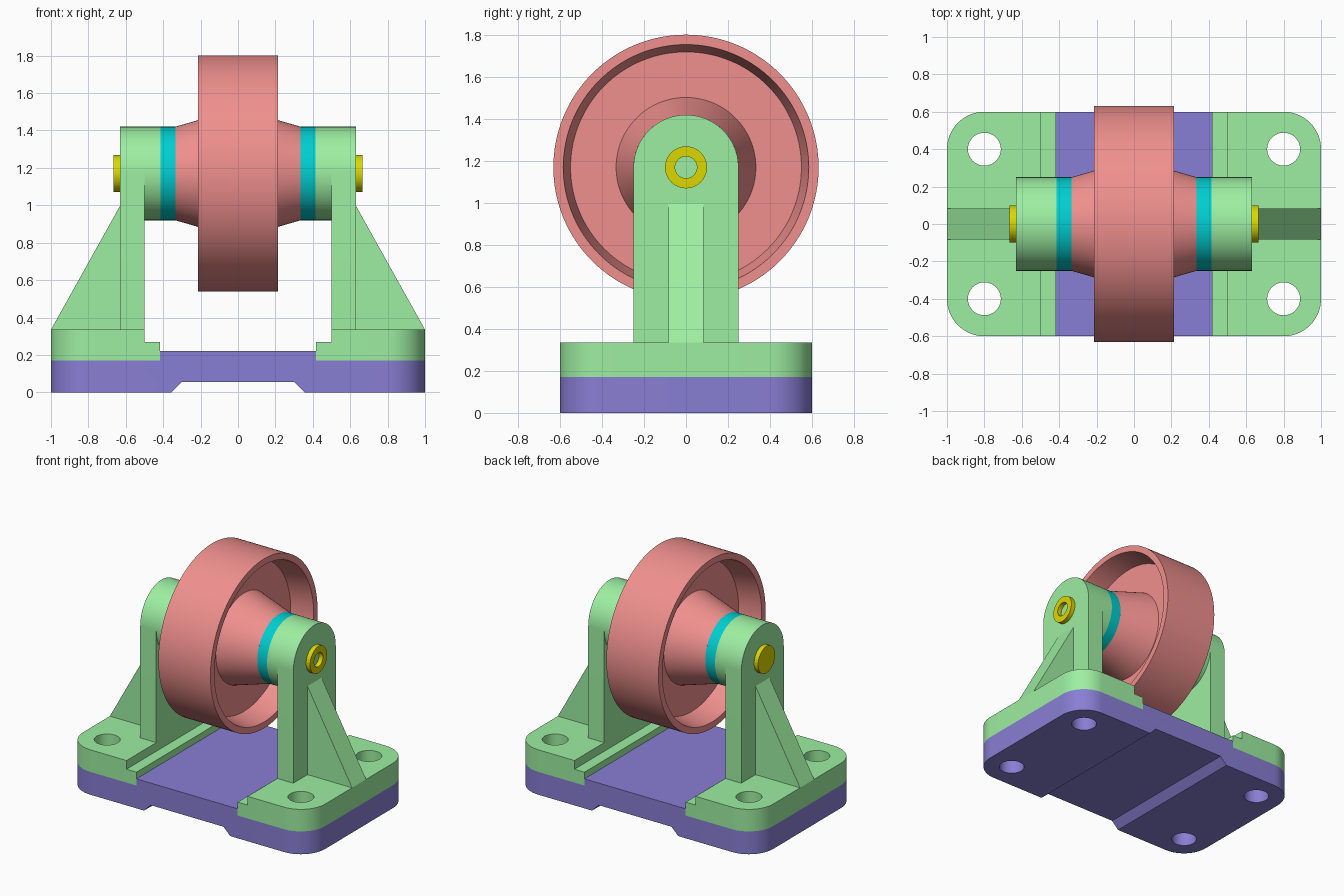
import bpy, bmesh
from math import sin, cos, pi
from mathutils import Vector

if "Cube" in bpy.data.objects:
    bpy.data.objects.remove(bpy.data.objects["Cube"])

AXLE_Z = 1.17


def material(name, rgb):
    m = bpy.data.materials.new(name)
    m.diffuse_color = (*rgb, 1)
    m.use_nodes = True
    m.node_tree.nodes["Principled BSDF"].inputs["Base Color"].default_value = m.diffuse_color
    return m


GREEN = material("bracket_green", (0.34, 0.86, 0.36))
PURPLE = material("base_purple", (0.25, 0.21, 0.66))
RED = material("wheel_red", (0.87, 0.28, 0.27))
CYAN = material("washer_cyan", (0.0, 0.62, 0.64))
YELLOW = material("pin_yellow", (0.72, 0.68, 0.0))


def finish(name, bm, mat=None):
    bmesh.ops.recalc_face_normals(bm, faces=bm.faces)
    me = bpy.data.meshes.new(name)
    bm.to_mesh(me)
    bm.free()
    ob = bpy.data.objects.new(name, me)
    bpy.context.collection.objects.link(ob)
    if mat:
        me.materials.append(mat)
    return ob


def prism(name, pts, lo, hi, axis, mat=None):
    """Extrude a 2D outline along an axis (the points use the other two axes in order)."""
    bm = bmesh.new()
    verts = []
    for p in pts:
        co = list(p)
        co.insert(axis, lo)
        verts.append(bm.verts.new(co))
    face = bm.faces.new(verts)
    ext = bmesh.ops.extrude_face_region(bm, geom=[face])
    step = Vector((0, 0, 0))
    step[axis] = hi - lo
    bmesh.ops.translate(bm, vec=step,
                        verts=[g for g in ext["geom"] if isinstance(g, bmesh.types.BMVert)])
    return finish(name, bm, mat)


def lathe(name, prof, mat, closed=False, n=96):
    """Spin an (x, radius) profile around the axle."""
    bm = bmesh.new()
    rings = [[bm.verts.new((x, r * cos(2 * pi * i / n), AXLE_Z + r * sin(2 * pi * i / n)))
              for i in range(n)] for x, r in prof]
    pairs = list(zip(rings, rings[1:]))
    if closed:
        pairs.append((rings[-1], rings[0]))
    else:
        bm.faces.new(rings[0])
        bm.faces.new(rings[-1])
    for a, b in pairs:
        for i in range(n):
            j = (i + 1) % n
            bm.faces.new((a[i], a[j], b[j], b[i]))
    return finish(name, bm, mat)


def arc(cx, cy, r, a0, a1, n):
    return [(cx + r * cos(a0 + (a1 - a0) * i / n), cy + r * sin(a0 + (a1 - a0) * i / n))
            for i in range(n + 1)]


def boolean(ob, other, op, remove=True):
    mod = ob.modifiers.new(op, 'BOOLEAN')
    mod.operation, mod.object, mod.solver = op, other, 'EXACT'
    bpy.context.view_layer.objects.active = ob
    bpy.ops.object.modifier_apply(modifier=mod.name)
    if remove:
        bpy.data.objects.remove(other)


# Footprint helper: rounded rectangle with four bolt holes
outline = []
for k, (sx, sy) in enumerate(((1, 1), (-1, 1), (-1, -1), (1, -1))):
    outline += arc(sx * 0.8, sy * 0.4, 0.2, k * pi / 2, (k + 1) * pi / 2, 16)
footprint = prism("footprint_cutter", outline, -1, 3, 2)
for sx in (-1, 1):
    for sy in (-1, 1):
        hole = prism("hole_cutter", arc(sx * 0.8, sy * 0.4, 0.088, 0, 2 * pi, 48)[:-1], -2, 4, 2)
        boolean(footprint, hole, 'DIFFERENCE')

# Base plate: raised centre on top, channel underneath
half = [(0.3, 0.055), (0.355, 0), (1.2, 0), (1.2, 0.17), (0.418, 0.17), (0.418, 0.22)]
base = prism("base_plate", half + [(-x, z) for x, z in reversed(half)], -0.8, 0.8, 1, PURPLE)
boolean(base, footprint, 'INTERSECT', remove=False)

for s, side in ((-1, "left"), (1, "right")):
    # Stepped bracket foot
    foot = prism(side + "_bracket_foot",
                 [(s * x, z) for x, z in ((0.418, 0.17), (1.2, 0.17), (1.2, 0.335),
                                          (0.5, 0.335), (0.5, 0.27), (0.418, 0.27))],
                 -0.8, 0.8, 1, GREEN)
    boolean(foot, footprint, 'INTERSECT', remove=False)
    # Round-topped upright
    prism(side + "_upright",
          [(-0.25, 0.3)] + [(0.25, 0.3)] + arc(0, AXLE_Z, 0.25, 0, pi, 48),
          s * 0.5, s * 0.632, 0, GREEN)
    # Bearing boss on the inner face
    lathe(side + "_boss", [(s * 0.415, 0.25), (s * 0.51, 0.25),
                           (s * 0.51, 0.1), (s * 0.415, 0.1)], GREEN, closed=True)
    # Triangular rib
    prism(side + "_rib", [(s * 0.6, 0.335), (s * 1.0, 0.335), (s * 0.632, 0.995), (s * 0.6, 0.995)],
          -0.083, 0.083, 1, GREEN)
    # Spacer washer
    lathe(side + "_washer", [(s * 0.335, 0.25), (s * 0.415, 0.25),
                             (s * 0.415, 0.1), (s * 0.335, 0.1)], CYAN, closed=True)

bpy.data.objects.remove(footprint)

# Wheel: conical hub, thin web, tapered rim
wheel = [(0.335, 0.1), (0.335, 0.25), (0.05, 0.333), (0.05, 0.55), (0.215, 0.585), (0.215, 0.632)]
lathe("wheel", wheel + [(-x, r) for x, r in reversed(wheel)], RED, closed=True, n=128)

# Axle pin with a blind hole in the right end
lathe("axle_pin", [(-0.665, 0.1), (0.665, 0.1), (0.665, 0.052), (0.5, 0.052)], YELLOW)

# Smooth shading with sharp edges kept
for ob in bpy.context.scene.objects:
    ob.select_set(True)
    bpy.context.view_layer.objects.active = ob
bpy.ops.object.shade_smooth_by_angle(angle=0.52)
